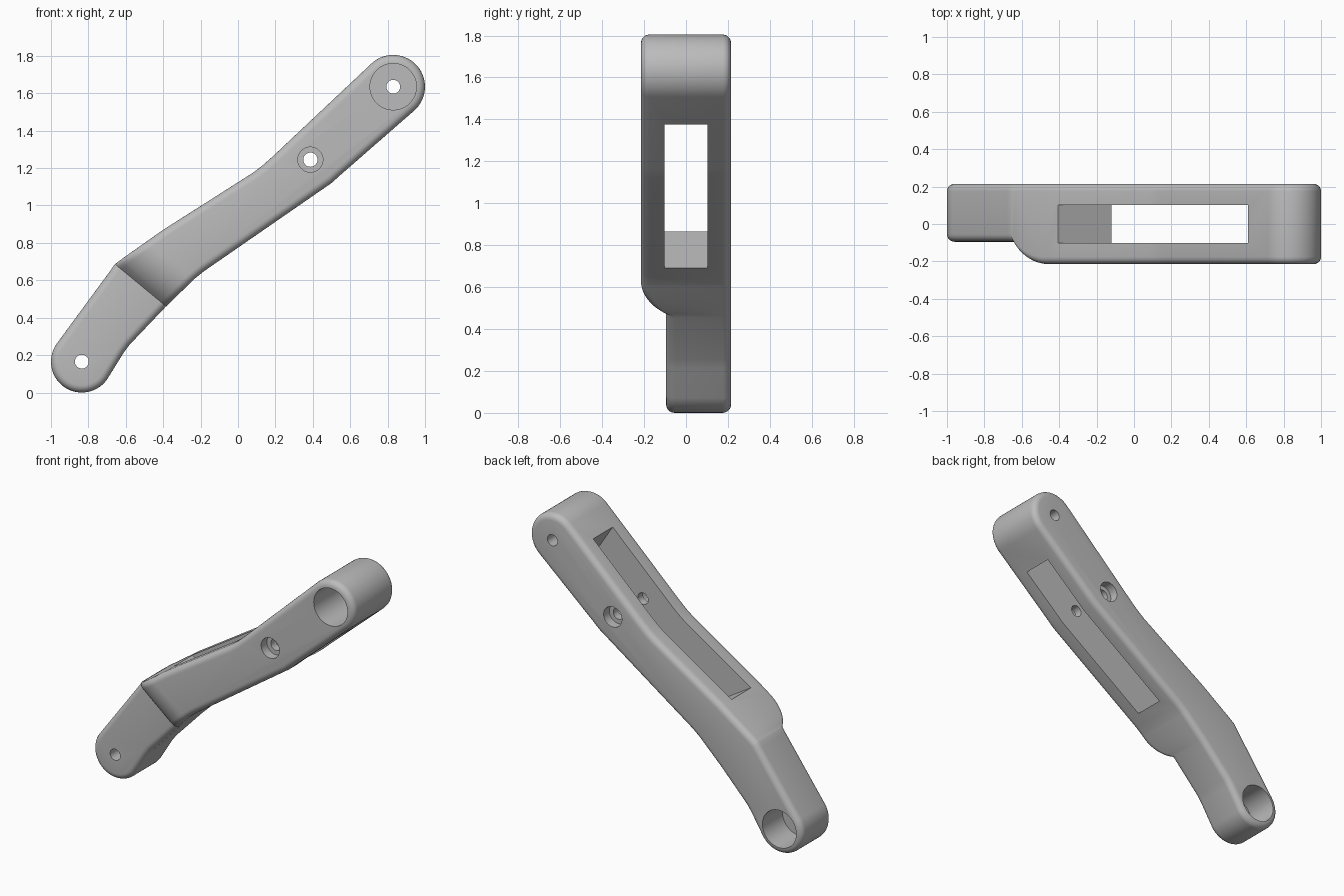
import bpy, bmesh
from math import cos, sin, radians, sqrt
from mathutils import Vector

cube = bpy.data.objects.get("Cube")
if cube:
    bpy.data.objects.remove(cube, do_unlink=True)

grey = bpy.data.materials.new("plain_grey")
grey.use_nodes = True
COLOUR = (0.5, 0.5, 0.5, 1)
grey.diffuse_color = COLOUR
grey.node_tree.nodes["Principled BSDF"].inputs["Base Color"].default_value = COLOUR

HALF = 0.215                      # half thickness of the arm
TOP_PIVOT, TOP_R = (0.83, 1.635), 0.17
LOW_PIVOT, LOW_R = (-0.835, 0.165), 0.165
MID_HOLE = (0.387, 1.245)


def arc(centre, radius, start, end, steps=28):
    angles = [radians(start + (end - start) * i / steps) for i in range(steps + 1)]
    return [(centre[0] + radius * cos(a), centre[1] + radius * sin(a)) for a in angles]


def extrude_profile(points, y0, y1):
    """Solid made by extruding an x-z outline along y."""
    bm = bmesh.new()
    face = bm.faces.new([bm.verts.new((x, y0, z)) for x, z in points])
    moved = bmesh.ops.extrude_face_region(bm, geom=[face])["geom"]
    verts = [v for v in moved if isinstance(v, bmesh.types.BMVert)]
    bmesh.ops.translate(bm, verts=verts, vec=(0, y1 - y0, 0))
    bmesh.ops.recalc_face_normals(bm, faces=bm.faces)
    return bm


def to_object(bm, name):
    mesh = bpy.data.meshes.new(name)
    bm.to_mesh(mesh)
    bm.free()
    mesh.materials.append(grey)
    obj = bpy.data.objects.new(name, mesh)
    bpy.context.collection.objects.link(obj)
    return obj


# Arm outline: rounded ends joined by gently bent edges
upper_edge = [(-0.68, 0.655), (-0.66, 0.685), (-0.62, 0.715), (-0.40, 0.87),
              (0.08, 1.175), (0.13, 1.213), (0.18, 1.257)]
lower_edge = [(0.55, 1.165), (0.50, 1.12), (-0.18, 0.65), (-0.23, 0.61),
              (-0.39, 0.455), (-0.58, 0.255), (-0.61, 0.215)]
outline = (upper_edge + arc(TOP_PIVOT, TOP_R, 133, -49)
           + lower_edge + arc(LOW_PIVOT, LOW_R, -35, -215))
bm = extrude_profile(outline, -HALF, HALF)

# Rounded front and back rims
rim = [e for e in bm.edges if abs(e.verts[0].co.y - e.verts[1].co.y) < 1e-5]
bmesh.ops.bevel(bm, geom=rim, offset=0.04, segments=5, profile=0.5, affect='EDGES')

# Thinner lower end: curved step across the front
STEP_AT = Vector((-0.65, 0, 0.68))
ALONG = Vector((0.635, 0, 0.77)).normalized()
RUN, DROP = 0.205, 0.12
RADIUS = (RUN ** 2 + DROP ** 2) / (2 * DROP)
STRIPS = 10
for i in range(STRIPS + 1):
    bmesh.ops.bisect_plane(bm, geom=bm.verts[:] + bm.edges[:] + bm.faces[:],
                           plane_co=STEP_AT + ALONG * (RUN * i / STRIPS), plane_no=ALONG)
for v in bm.verts:
    if v.co.y < -0.1:
        left = min(max(RUN - (v.co - STEP_AT).dot(ALONG), 0), RUN)
        v.co.y += RADIUS - sqrt(RADIUS ** 2 - left ** 2)
bmesh.ops.recalc_face_normals(bm, faces=bm.faces)
arm = to_object(bm, "lever_arm")


def cut(points, y0, y1):
    cutter = to_object(extrude_profile(points, y0, y1), "cutter")
    cutter.hide_render = True
    mod = arm.modifiers.new("cut", 'BOOLEAN')
    mod.operation, mod.solver, mod.object = 'DIFFERENCE', 'EXACT', cutter
    bpy.ops.object.modifier_apply(modifier=mod.name)
    bpy.data.objects.remove(cutter, do_unlink=True)


def bore(centre, radius, y0, y1):
    cut(arc(centre, radius, 0, 352.5, 47), y0, y1)


bpy.context.view_layer.objects.active = arm
arm.select_set(True)

# Long slot through the arm from its upper to its lower side
cut([(-0.59, 0.98), (0.05, 0.585), (0.88, 1.24), (0.50, 1.83)], -0.102, 0.102)

# Pivot holes and their wide bores
for pivot in (TOP_PIVOT, LOW_PIVOT):
    bore(pivot, 0.037, -0.5, 0.5)
bore(TOP_PIVOT, 0.124, -0.5, 0.115)
bore(LOW_PIVOT, 0.124, 0.005, 0.5)

# Middle pin hole, countersunk on both sides
bore(MID_HOLE, 0.038, -0.5, 0.5)
for side in (-1, 1):
    bore(MID_HOLE, 0.067, *sorted((side * 0.155, side * 0.5)))

bpy.ops.object.shade_smooth_by_angle(angle=radians(30))
